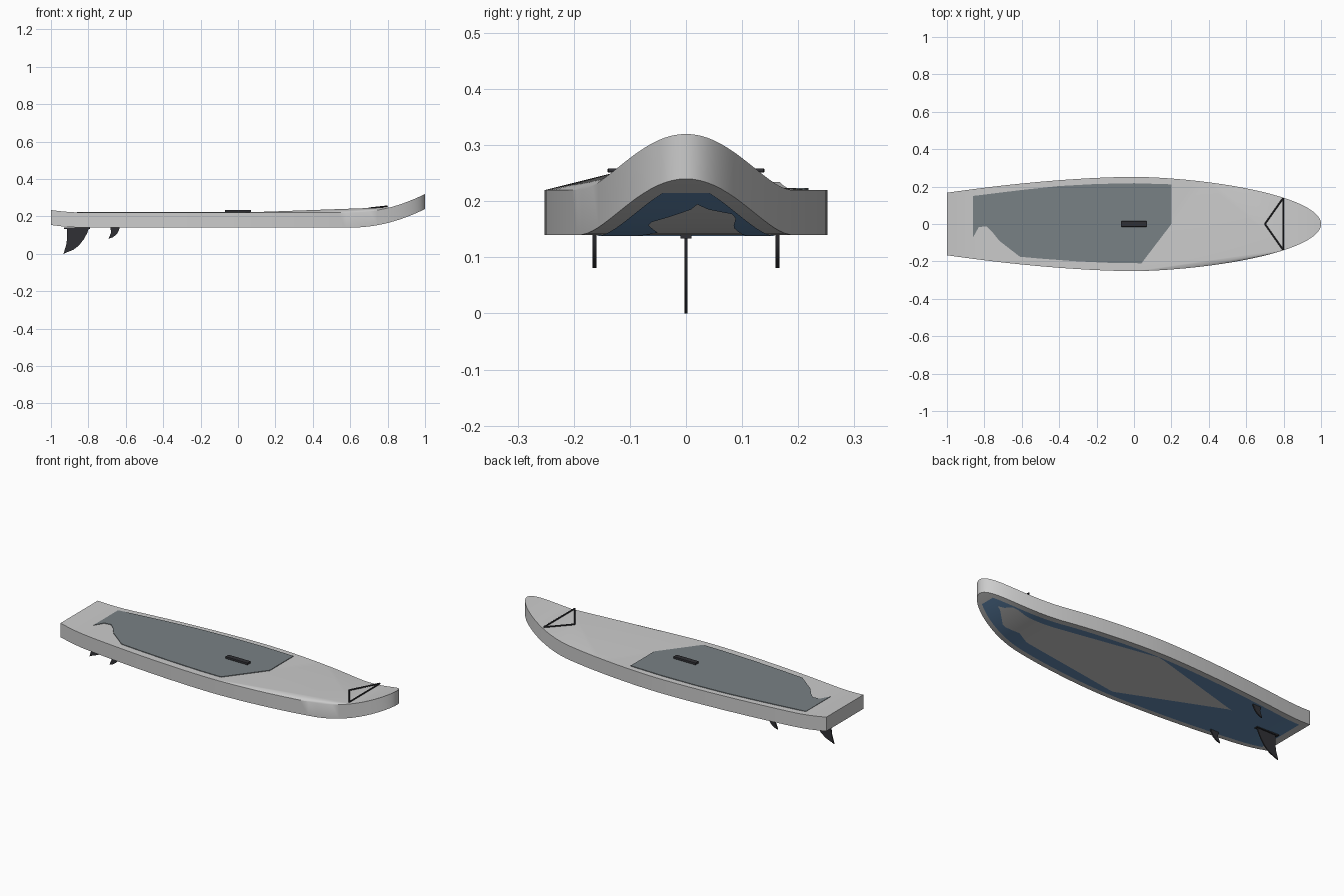
import bpy, bmesh, math

if "Cube" in bpy.data.objects:
    bpy.data.objects.remove(bpy.data.objects["Cube"])

def material(name, rgb):
    m = bpy.data.materials.new(name)
    m.diffuse_color = (*rgb, 1)
    m.use_nodes = True
    m.node_tree.nodes["Principled BSDF"].inputs["Base Color"].default_value = m.diffuse_color
    return m

BLACK = material("black_plastic", (0.03, 0.03, 0.035))
PAD = material("pad_grey", (0.19, 0.22, 0.235))
NAVY = material("navy", (0.13, 0.26, 0.45))

def half_width(x):
    if x < 0:
        return 0.252 - 0.085 * (-x) ** 1.7
    return 0.252 * math.sqrt(max(0, 1 - x ** 1.66))

def rocker(x):
    if x > 0.6:
        return 0.1 * ((x - 0.6) / 0.4) ** 2
    if x < -0.8:
        return 0.014 * ((-0.8 - x) / 0.2) ** 2
    return 0.0

def finish(bm, name, mat=None, smooth=True):
    bmesh.ops.remove_doubles(bm, verts=bm.verts, dist=1e-5)
    bmesh.ops.recalc_face_normals(bm, faces=bm.faces)
    me = bpy.data.meshes.new(name)
    bm.to_mesh(me)
    bm.free()
    ob = bpy.data.objects.new(name, me)
    bpy.context.collection.objects.link(ob)
    if mat:
        me.materials.append(mat)
    if smooth:
        bpy.ops.object.select_all(action='DESELECT')
        ob.select_set(True)
        bpy.context.view_layer.objects.active = ob
        bpy.ops.object.shade_smooth_by_angle(angle=math.radians(30))
    return ob

def prism(name, pts, to3d, lo, hi, mat):
    """Extrude a 2D outline between two depths."""
    bm = bmesh.new()
    a = [bm.verts.new(to3d(p, lo)) for p in pts]
    b = [bm.verts.new(to3d(p, hi)) for p in pts]
    bm.faces.new(a)
    bm.faces.new(b)
    n = len(pts)
    for i in range(n):
        bm.faces.new((a[i], a[(i + 1) % n], b[(i + 1) % n], b[i]))
    return finish(bm, name, mat)

def box(name, size, loc, mat, bevel=0.0):
    bpy.ops.mesh.primitive_cube_add(size=1, location=loc)
    ob = bpy.context.object
    ob.name = name
    ob.scale = size
    bpy.ops.object.transform_apply(location=False, rotation=False, scale=True)
    ob.data.materials.append(mat)
    if bevel:
        m = ob.modifiers.new("bevel", 'BEVEL')
        m.width = bevel
        m.segments = 2
    return ob

# Board hull: vertical rails following the outline and the nose/tail rocker
xs = [-1 + i / 20 for i in range(20)] + [math.sin(math.pi / 2 * i / 28) for i in range(29)]
bm = bmesh.new()

def rail(side, z):
    return [bm.verts.new((x, side * half_width(x), z + rocker(x))) for x in xs]

tr, tl, br, bl = rail(-1, 0.22), rail(1, 0.22), rail(-1, 0.14), rail(1, 0.14)
last = len(xs) - 1
for p, q in ((tr, br), (tl, bl), (br, bl)):
    for i in range(last):
        if q is bl and p is br and i == last - 1:
            bm.faces.new((p[i], p[i + 1], q[i]))
        else:
            bm.faces.new((p[i], p[i + 1], q[i + 1], q[i]))
bm.faces.new((tr[0], tl[0], bl[0], br[0]))

# Deck: flat behind, then a fan of long facets rising to the nose bend
def nearest(x):
    return min(range(len(xs)), key=lambda i: abs(xs[i] - x))

a, b, c = nearest(0), nearest(0.4), nearest(0.8)
for i in [*range(a), *range(c, last)]:
    bm.faces.new((tr[i], tr[i + 1], tl[i + 1], tl[i]) if i < last - 1 else (tr[i], tr[i + 1], tl[i]))
for j in range(a, b):
    bm.faces.new((tr[a], tl[j], tl[j + 1]))
bm.faces.new((tr[a], tl[b], tr[c]))
for j in range(a, c - 1):
    bm.faces.new((tr[j], tr[j + 1], tr[c]))
for j in range(b, c):
    bm.faces.new((tl[j], tl[j + 1], tr[c]))
finish(bm, "board_hull")

# Deck pad
pad = [(-0.86, 0.15), (-0.6, 0.182), (-0.4, 0.203), (-0.2, 0.214), (0, 0.218), (0.2, 0.212),
       (0.2, 0.0), (0.04, -0.21), (-0.1, -0.209), (-0.3, -0.2), (-0.5, -0.185), (-0.61, -0.175),
       (-0.72, -0.09), (-0.76, -0.04), (-0.79, -0.012), (-0.83, -0.017), (-0.86, -0.07)]
prism("deck_pad", pad, lambda p, d: (p[0], p[1], d), 0.218, 0.2235, PAD)

# Bottom panel: two bands hugging the rails around an open centre
def lerp(pts, x):
    if x <= pts[0][0]:
        return pts[0][1]
    for (x0, y0), (x1, y1) in zip(pts, pts[1:]):
        if x <= x1:
            return y0 + (y1 - y0) * (x - x0) / (x1 - x0)
    return pts[-1][1]

low = [(-0.585, 0.05), (-0.02, -0.19), (0.62, -0.09), (0.7, -0.05), (0.79, -0.07), (0.887, 0.02)]
high = [(-0.585, 0.05), (0.016, 0.22), (0.76, 0.084), (0.845, 0.09), (0.887, 0.02)]
bm = bmesh.new()
for side, inner in ((-1, low), (1, high)):
    prev = None
    for i in range(77):
        x = -0.95 + 1.9 * i / 76
        z = 0.138 + rocker(x)
        w = half_width(x) - 0.03
        y = inner and lerp(inner, x)
        cur = (bm.verts.new((x, side * w, z)), bm.verts.new((x, y, z)))
        if prev:
            f = bm.faces.new((prev[0], cur[0], cur[1], prev[1]))
        prev = cur
bottom = finish(bm, "bottom_panel", NAVY)
if bottom.data.polygons[0].normal.z > 0:
    bottom.data.flip_normals()

# Carry handle
box("carry_handle", (0.14, 0.03, 0.013), (0, 0, 0.2285), BLACK, 0.003)

# Bungee cord on the nose
cu = bpy.data.curves.new("bungee_cord", 'CURVE')
cu.dimensions = '3D'
cu.bevel_depth = 0.004
cu.bevel_resolution = 1
cu.use_fill_caps = True
ends = [(0.797, -0.138, 0.255), (0.797, 0.138, 0.255), (0.7, 0, 0.244)]
for p, q in zip(ends, ends[1:] + ends[:1]):
    s = cu.splines.new('POLY')
    s.points.add(1)
    s.points[0].co = (*p, 1)
    s.points[1].co = (*q, 1)
cu.materials.append(BLACK)
bpy.context.collection.objects.link(bpy.data.objects.new("bungee_cord", cu))

# Fins
def fin(name, pts, y, t):
    prism(name, pts, lambda p, d: (p[0], d, p[1]), y - t, y + t, BLACK)

fin("centre_fin", [(-0.915, 0.142), (-0.913, 0.09), (-0.918, 0.05), (-0.932, 0.003), (-0.91, 0.01),
                   (-0.88, 0.022), (-0.85, 0.045), (-0.823, 0.08), (-0.807, 0.11), (-0.795, 0.142)], 0, 0.003)
fin("centre_fin_tip", [(-0.932, 0.0), (-0.932, 0.004), (-0.92, 0.006)], 0, 0.003)
box("fin_base", (0.14, 0.02, 0.007), (-0.86, 0, 0.1375), BLACK)
side_fin = [(-0.683, 0.142), (-0.678, 0.115), (-0.692, 0.081), (-0.67, 0.088), (-0.65, 0.103),
            (-0.638, 0.122), (-0.632, 0.142)]
for name, s in (("right_side_fin", -1), ("left_side_fin", 1)):
    fin(name, side_fin, s * 0.163, 0.0035)
